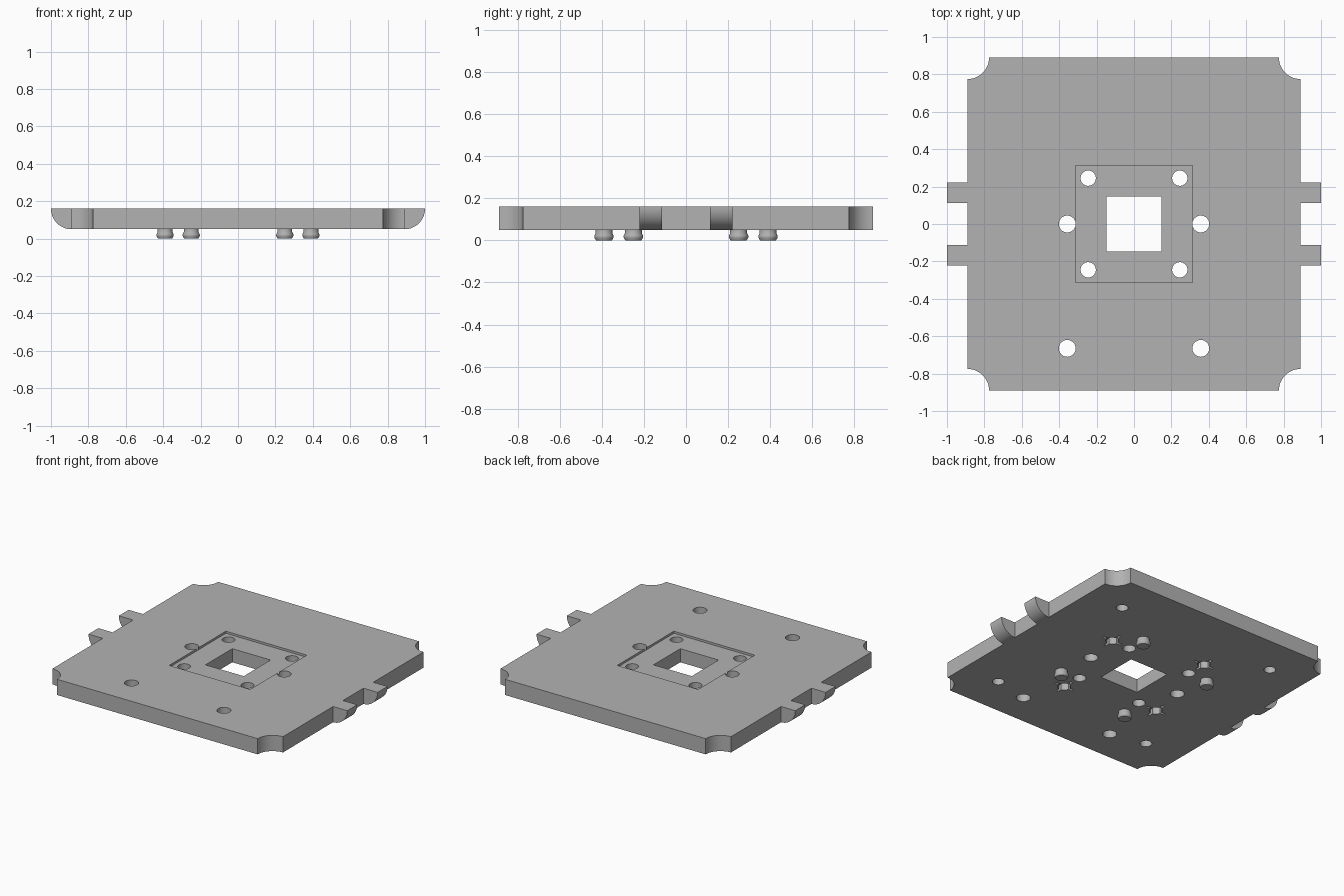
import bpy, bmesh, math
from mathutils import Matrix, Vector

if "Cube" in bpy.data.objects:
    bpy.data.objects.remove(bpy.data.objects["Cube"])

BOTTOM, TOP, HALF = 0.05, 0.16, 0.89
SIGNS = [(sx, sy) for sx in (-1, 1) for sy in (-1, 1)]

grey = bpy.data.materials.new("grey plastic")
grey.use_nodes = True
colour = (0.45, 0.45, 0.45, 1)
grey.diffuse_color = colour
grey.node_tree.nodes["Principled BSDF"].inputs["Base Color"].default_value = colour


def finish(name, bm):
    bmesh.ops.recalc_face_normals(bm, faces=bm.faces)
    mesh = bpy.data.meshes.new(name)
    bm.to_mesh(mesh)
    bm.free()
    mesh.materials.append(grey)
    obj = bpy.data.objects.new(name, mesh)
    bpy.context.scene.collection.objects.link(obj)
    return obj


def activate(obj):
    bpy.ops.object.select_all(action='DESELECT')
    obj.select_set(True)
    bpy.context.view_layer.objects.active = obj


def smooth(obj):
    activate(obj)
    bpy.ops.object.shade_smooth_by_angle(angle=math.radians(30))


def add_box(bm, x0, x1, y0, y1, z0, z1):
    size = Matrix.Diagonal((x1 - x0, y1 - y0, z1 - z0, 1))
    middle = Matrix.Translation(((x0 + x1) / 2, (y0 + y1) / 2, (z0 + z1) / 2))
    bmesh.ops.create_cube(bm, size=1, matrix=middle @ size)


def add_cylinder(bm, x, y, r, z0, z1, sides=32):
    bmesh.ops.create_cone(bm, cap_ends=True, segments=sides, radius1=r, radius2=r,
                          depth=z1 - z0, matrix=Matrix.Translation((x, y, (z0 + z1) / 2)))


# Base plate
bm = bmesh.new()
add_box(bm, -HALF, HALF, -HALF, HALF, BOTTOM, TOP)
plate = finish("base_plate", bm)

# Through cuts: scooped corners, square window and screw holes
through = bmesh.new()
for sx, sy in SIGNS:
    add_cylinder(through, sx * HALF, sy * HALF, 0.115, -0.1, 0.3, 64)
    add_cylinder(through, sx * 0.245, sy * 0.245, 0.041, -0.1, 0.3)
for sx in (-1, 1):
    for y in (0, -0.665):
        add_cylinder(through, sx * 0.357, y, 0.045, -0.1, 0.3)
add_box(through, -0.148, 0.148, -0.148, 0.148, -0.1, 0.3)

# Blind cuts: shallow top recess, corner holes and peg sockets below
blind = bmesh.new()
add_box(blind, -0.313, 0.313, -0.313, 0.313, TOP - 0.015, 0.3)
sockets = [(0.39, 0.25), (-0.25, 0.39), (-0.39, -0.25), (0.25, -0.39)]
for sx, sy in SIGNS:
    add_cylinder(blind, sx * 0.61, sy * 0.61, 0.038, -0.1, 0.11)
for x, y in sockets:
    add_cylinder(blind, x, y, 0.042, -0.1, 0.1)

# Crossed relief slots around each socket
slots_x, slots_y = bmesh.new(), bmesh.new()
for x, y in sockets:
    add_box(slots_x, x - 0.075, x + 0.075, y - 0.008, y + 0.008, -0.1, 0.095)
    add_box(slots_y, x - 0.008, x + 0.008, y - 0.075, y + 0.075, -0.1, 0.09)

for cut in (through, blind, slots_x, slots_y):
    cutter = finish("cutter", cut)
    cutter.hide_render = True
    mod = plate.modifiers.new("cut", 'BOOLEAN')
    mod.operation, mod.solver, mod.object = 'DIFFERENCE', 'EXACT', cutter
    activate(plate)
    bpy.ops.object.modifier_apply(modifier=mod.name)
    bpy.data.objects.remove(cutter)
smooth(plate)

# Side tabs with a rounded underside
r = TOP - BOTTOM
steps = 20
for sx, sy in SIGNS:
    bm = bmesh.new()
    arc = [(HALF + r * math.cos(a), TOP - r * math.sin(a))
           for a in (i * math.pi / 2 / steps for i in range(steps + 1))]
    face = bm.faces.new([bm.verts.new((sx * x, sy * 0.113, z))
                         for x, z in arc + [(HALF, TOP)]])
    grown = bmesh.ops.extrude_face_region(bm, geom=[face])["geom"]
    bmesh.ops.translate(bm, vec=(0, sy * 0.109, 0),
                        verts=[v for v in grown if isinstance(v, bmesh.types.BMVert)])
    smooth(finish(f"{'left' if sx > 0 else 'right'}_{'back' if sy > 0 else 'front'}_tab", bm))

# Snap pegs: lathed profile with a swollen tip
profile = [(0.04, BOTTOM), (0.04, 0.034), (0.046, 0.022), (0.046, 0.014), (0.038, 0)]
for i, (px, py) in enumerate([(0.25, 0.39), (0.39, -0.25), (-0.39, 0.25), (-0.25, -0.39)]):
    bm = bmesh.new()
    verts = [bm.verts.new((px + x, py, z)) for x, z in [*profile, (0, 0)]]
    edges = [bm.edges.new(pair) for pair in zip(verts, verts[1:])]
    bmesh.ops.spin(bm, geom=verts + edges, cent=Vector((px, py, 0)), axis=(0, 0, 1),
                   angle=2 * math.pi, steps=32)
    bmesh.ops.remove_doubles(bm, verts=bm.verts, dist=0.0001)
    smooth(finish(f"snap_peg_{i + 1}", bm))
